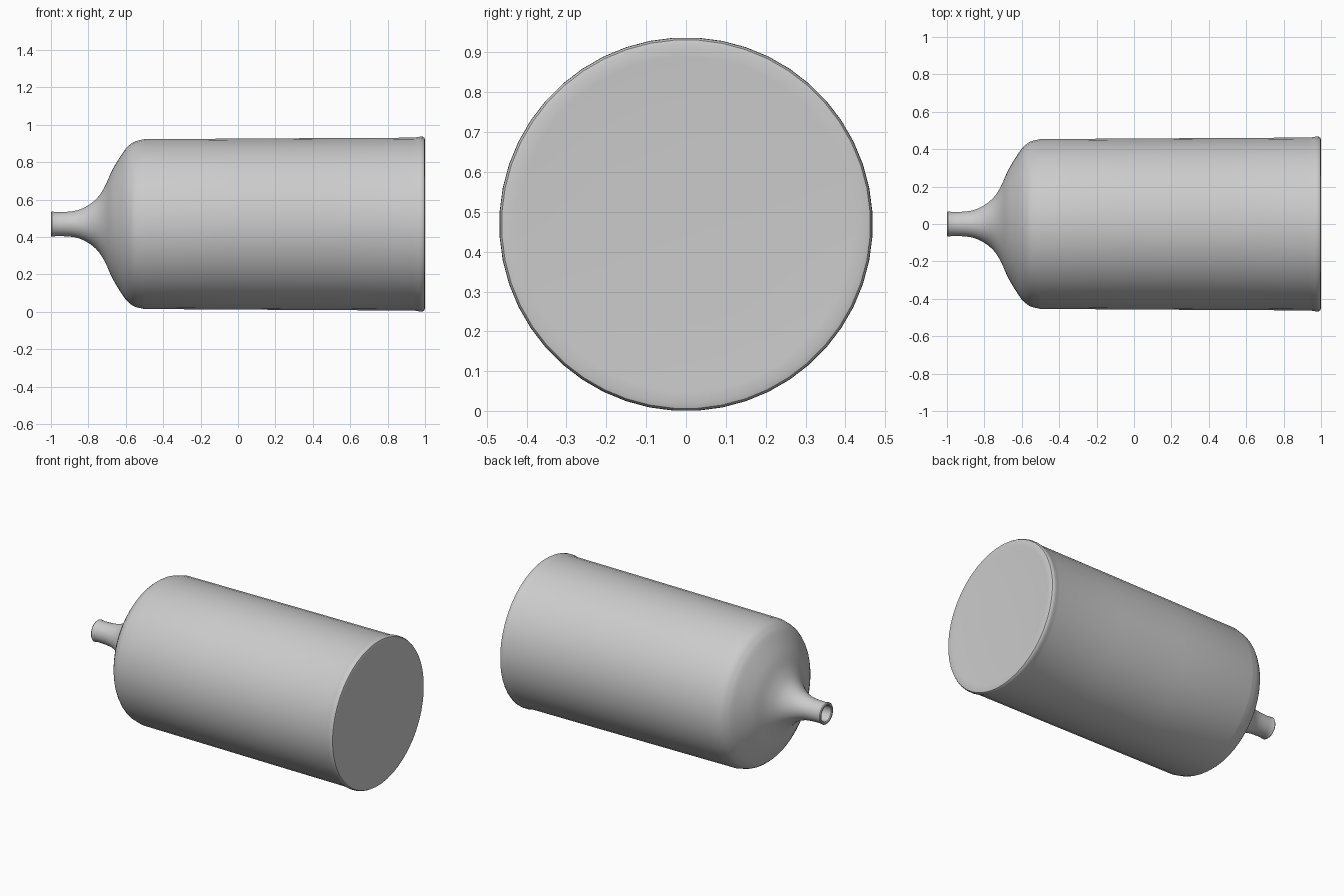
import bpy, bmesh, math

if "Cube" in bpy.data.objects:
    bpy.data.objects.remove(bpy.data.objects["Cube"])

SIDES = 48
AXIS_Z = 0.469


def smooth_curve(pts, steps=4):
    """Catmull-Rom curve through profile points (x, radius)."""
    ext = [pts[0]] + pts + [pts[-1]]
    out = []
    for i in range(len(pts) - 1):
        a, b, c, d = ext[i:i + 4]
        for s in range(steps):
            t = s / steps
            out.append(tuple(0.5 * (2 * b[k] + (c[k] - a[k]) * t
                       + (2 * a[k] - 5 * b[k] + 4 * c[k] - d[k]) * t * t
                       + (3 * b[k] - a[k] - 3 * c[k] + d[k]) * t ** 3) for k in (0, 1)))
    return out + [pts[-1]]


def lathe(name, profile):
    """Revolve a profile around the x axis, closing on any zero-radius end."""
    bm = bmesh.new()
    rings = []
    for x, r in profile:
        if r == 0:
            rings.append([bm.verts.new((x, 0, AXIS_Z))] * SIDES)
        else:
            angles = [2 * math.pi * (i + 0.5) / SIDES for i in range(SIDES)]
            rings.append([bm.verts.new((x, r * math.sin(a), AXIS_Z + r * math.cos(a))) for a in angles])
    for p, q in zip(rings, rings[1:]):
        for i in range(SIDES):
            j = (i + 1) % SIDES
            bm.faces.new(list(dict.fromkeys((p[i], p[j], q[j], q[i]))))
    bmesh.ops.recalc_face_normals(bm, faces=bm.faces)
    mesh = bpy.data.meshes.new(name)
    bm.to_mesh(mesh)
    bm.free()
    obj = bpy.data.objects.new(name, mesh)
    bpy.context.collection.objects.link(obj)
    bpy.context.view_layer.objects.active = obj
    obj.select_set(True)
    bpy.ops.object.shade_smooth_by_angle(angle=math.radians(40))
    return obj


# neck flaring into the rounded shoulder
lip = [(-0.995, 0.050), (-1.0, 0.055), (-1.0, 0.064), (-0.995, 0.068), (-0.985, 0.066)]
shoulder = smooth_curve([(-0.97, 0.064), (-0.90, 0.067), (-0.85, 0.077), (-0.80, 0.101),
                         (-0.75, 0.143), (-0.71, 0.205), (-0.67, 0.294), (-0.61, 0.391),
                         (-0.58, 0.424), (-0.55, 0.443), (-0.50, 0.455)])

# long body, beaded base edge and shallow dished base
body = [(0.0, 0.458), (0.5, 0.461), (0.94, 0.463), (0.96, 0.466), (0.975, 0.469),
        (0.988, 0.468), (0.996, 0.463), (1.0, 0.450), (0.998, 0.42), (0.994, 0.25), (0.992, 0)]

# hollow inside, running from the base back to the mouth
wall = 0.015
inside = [(0.975, 0), (0.975, 0.44), (0.96, 0.447), (-0.50, 0.455 - wall)]
inside += [(x, r - wall) for x, r in reversed(shoulder[:-1])]

lathe("bottle", inside + lip + shoulder + body)
